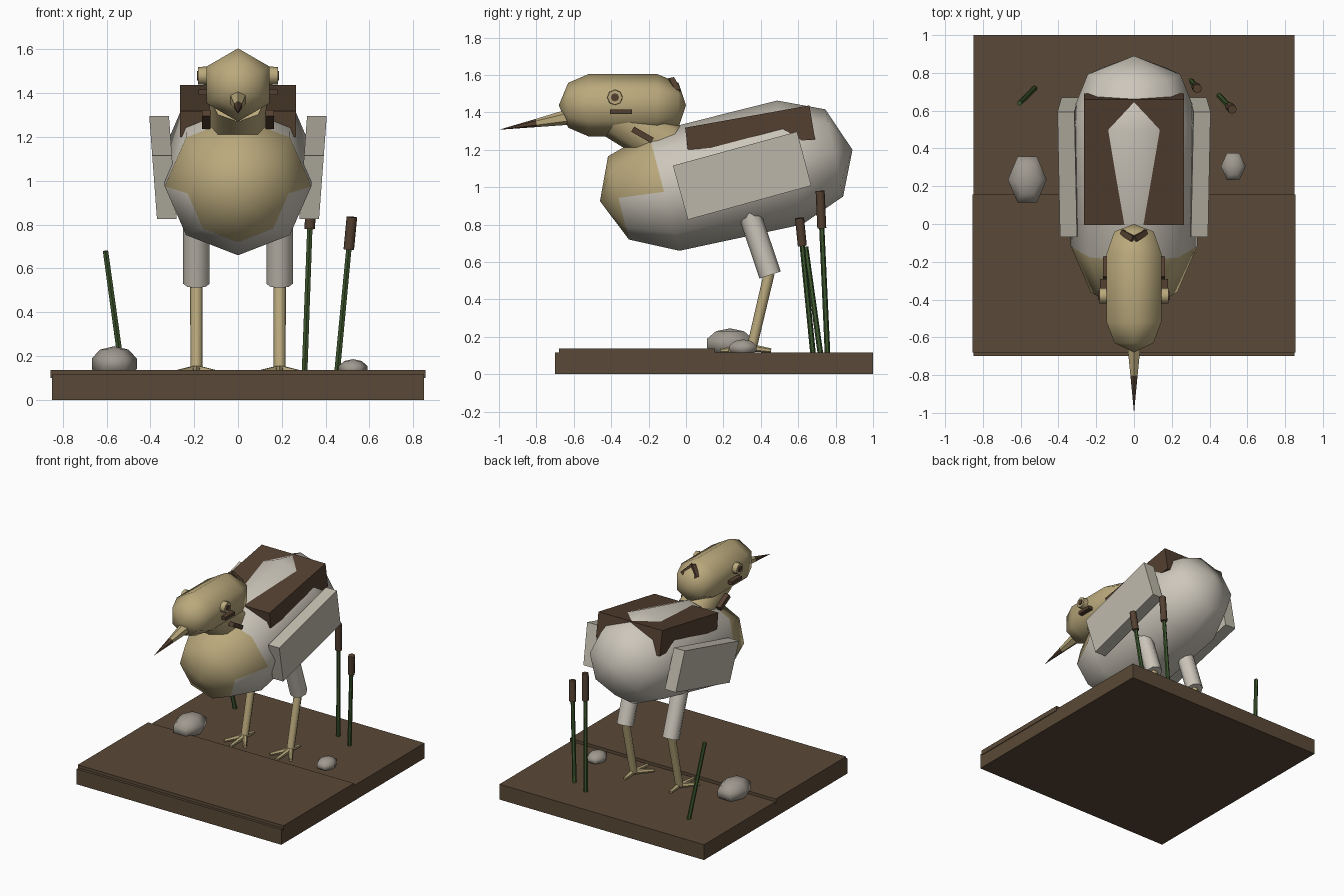
import bpy, bmesh, math
from mathutils import Vector

if "Cube" in bpy.data.objects:
    bpy.data.objects.remove(bpy.data.objects["Cube"])


def material(name, srgb):
    m = bpy.data.materials.new(name)
    lin = [((c / 255 + 0.055) / 1.055) ** 2.4 for c in srgb]
    m.diffuse_color = (*lin, 1)
    m.use_nodes = True
    m.node_tree.nodes["Principled BSDF"].inputs["Base Color"].default_value = m.diffuse_color
    return m


CREAM = material("cream_white", (205, 199, 187))
WING = material("wing_grey", (193, 188, 174))
TAN = material("sandy_tan", (186, 169, 124))
STONE = material("stone_grey", (160, 154, 144))
EARTH = material("earth_brown", (90, 73, 55))
DARK = material("dark_brown", (84, 64, 49))
GREEN = material("reed_green", (62, 88, 46))


def finish(name, bm, mats, smooth=None):
    bmesh.ops.recalc_face_normals(bm, faces=bm.faces)
    me = bpy.data.meshes.new(name)
    bm.to_mesh(me)
    bm.free()
    ob = bpy.data.objects.new(name, me)
    bpy.context.collection.objects.link(ob)
    for m in mats:
        me.materials.append(m)
    if smooth:
        bpy.ops.object.select_all(action='DESELECT')
        ob.select_set(True)
        bpy.context.view_layer.objects.active = ob
        bpy.ops.object.shade_smooth_by_angle(angle=math.radians(smooth))
    return ob


def loft(name, rings, n, mats, smooth=None, rule=None):
    """Skin rings given as (top yz, bottom yz, half width); a bare yz pair is a pole."""
    bm = bmesh.new()
    rows = []
    for r in rings:
        if len(r) == 2:
            rows.append([bm.verts.new((0, *r))])
            continue
        top, bot, hx = Vector((0, *r[0])), Vector((0, *r[1])), r[2]
        mid, up = (top + bot) / 2, (top - bot) / 2
        rows.append([bm.verts.new(mid + up * math.cos(a) + Vector((hx * math.sin(a), 0, 0)))
                     for a in (2 * math.pi * k / n for k in range(n))])
    for i, (a, b) in enumerate(zip(rows, rows[1:])):
        for k in range(n):
            j = (k + 1) % n
            vs = [a[k % len(a)], a[j % len(a)], b[j % len(b)], b[k % len(b)]]
            f = bm.faces.new(list(dict.fromkeys(vs)))
            if rule:
                f.material_index = rule(i, math.cos(2 * math.pi * (k + 0.5) / n))
    for row in (rows[0], rows[-1]):
        if len(row) > 1:
            bm.faces.new(row)
    return finish(name, bm, mats, smooth)


def tube(name, p0, p1, r0, r1, n, mat, smooth=50):
    p0, p1 = Vector(p0), Vector(p1)
    bm = bmesh.new()
    bmesh.ops.create_cone(bm, cap_ends=True, segments=n, radius1=r0, radius2=r1,
                          depth=(p1 - p0).length)
    q = Vector((0, 0, 1)).rotation_difference(p1 - p0)
    for v in bm.verts:
        v.co = q @ v.co + (p0 + p1) / 2
    return finish(name, bm, [mat], smooth)


def prism(name, outline, x0, x1, mat, lean=0, z0=0):
    """Extrude a yz outline from x0 to x1, leaning outward with height."""
    bm = bmesh.new()
    a, b = [[bm.verts.new((x + lean * (z - z0), y, z)) for y, z in outline] for x in (x0, x1)]
    bm.faces.new(a)
    bm.faces.new(b)
    n = len(outline)
    for i in range(n):
        j = (i + 1) % n
        bm.faces.new((a[i], a[j], b[j], b[i]))
    return finish(name, bm, [mat])


def bar(p0, p1, h):
    """yz outline of a bar of half height h."""
    p0, p1 = Vector(p0), Vector(p1)
    d = (p1 - p0).normalized() * h
    s = Vector((-d.y, d.x))
    return [p0 + s, p1 + s, p1 - s, p0 - s]


def rect(y0, y1, z0, z1):
    return [(y0, z0), (y1, z0), (y1, z1), (y0, z1)]


# Ground slabs
prism("ground_slab", rect(-0.7, 1.0, 0, 0.115), -0.85, 0.85, EARTH)
prism("raised_bank", rect(-0.68, 0.155, 0.1, 0.137), -0.855, 0.855, EARTH)

# Body with tan breast
loft("body", [(-0.46, 0.925),
              ((-0.417, 1.165), (-0.305, 0.72), 0.23),
              ((-0.2, 1.29), (-0.035, 0.66), 0.335),
              ((0.487, 1.463), (0.62, 0.80), 0.342),
              ((0.745, 1.416), (0.84, 0.95), 0.245),
              (0.89, 1.2)], 8, [CREAM, TAN], 180,
     lambda i, c: int(i == 0 or (i == 1 and c > 0)))

# Dark back cover and neck
prism("back_cover", [(-0.005, 1.318), (0.66, 1.437), (0.69, 1.255), (0.01, 1.20)],
      -0.265, 0.265, DARK)
loft("neck", [((-0.29, 1.49), (-0.43, 1.27), 0.13),
              ((-0.03, 1.33), (-0.17, 1.11), 0.13)], 8, [TAN], 50)

# Head and beak
hz = 1.438
loft("head", [(-0.68, hz)] +
     [((y, hz + r), (y, hz - r), r) for y, r in
      ((-0.63, 0.12), (-0.52, 0.167), (-0.155, 0.167), (-0.04, 0.12))] +
     [(0.0, hz)], 6, [TAN], 180)
tube("beak_base", (0, -0.6, 1.38), (0, -0.8, 1.343), 0.045, 0.022, 6, TAN)
tube("beak_tip", (0, -0.8, 1.343), (0, -1.0, 1.307), 0.022, 0.0, 6, DARK)

for s, side in ((1, "left"), (-1, "right")):
    # Face and neck markings
    tube(side + "_eye", (s * 0.14, -0.38, 1.48), (s * 0.182, -0.38, 1.48), 0.042, 0.04, 8, TAN)
    tube(side + "_pupil", (s * 0.18, -0.38, 1.48), (s * 0.187, -0.38, 1.48), 0.022, 0.022, 8, DARK)
    prism(side + "_cheek_stripe", rect(-0.405, -0.29, 1.392, 1.416), s * 0.135, s * 0.18, DARK)
    prism(side + "_neck_stripe", bar((-0.285, 1.31), (-0.18, 1.25), 0.016),
          s * 0.125, s * 0.165, DARK)
    crest = tube(side + "_nape_mark", (0, -0.08, 1.575), (s * 0.06, -0.045, 1.51),
                 0.022, 0.022, 4, DARK, None)

    # Wing
    prism(side + "_wing", [(-0.07, 1.115), (0.594, 1.297), (0.67, 1.008), (0.01, 0.826)],
          s * 0.28, s * 0.37, WING, s * 0.075, 0.826)

    # Leg and foot
    x = s * 0.19
    tube(side + "_thigh", (x, 0.335, 0.87), (x, 0.45, 0.53), 0.06, 0.06, 8, CREAM)
    tube(side + "_shin", (x, 0.445, 0.54), (x, 0.35, 0.135), 0.029, 0.027, 8, TAN)
    for i, (ang, length) in enumerate(((-35, 0.15), (0, 0.17), (35, 0.15), (180, 0.1))):
        a = math.radians(ang)
        tube(f"{side}_toe_{i + 1}", (x, 0.355, 0.14),
             (x + length * math.sin(a), 0.355 - length * math.cos(a), 0.126),
             0.02, 0.012, 6, TAN)

# Reeds: base, top, length of the brown head
reeds = (((-0.525, 0.72, 0.1), (-0.605, 0.64, 0.68), 0),
         ((0.45, 0.68, 0.1), (0.52, 0.607, 0.835), 0.15),
         ((0.303, 0.757, 0.1), (0.335, 0.717, 0.98), 0.2))
for i, (p, q, head) in enumerate(reeds, 1):
    p, q = Vector(p), Vector(q)
    neck = q - (q - p).normalized() * head
    tube(f"reed_stem_{i}", p, neck, 0.015, 0.014, 6, GREEN)
    if head:
        tube(f"reed_head_{i}", neck, q, 0.024, 0.024, 8, DARK)

# Stones
for i, (c, size) in enumerate((((-0.565, 0.235, 0.165), (0.108, 0.148, 0.08)),
                               ((0.525, 0.305, 0.14), (0.069, 0.087, 0.046))), 1):
    bm = bmesh.new()
    bmesh.ops.create_uvsphere(bm, u_segments=6, v_segments=5, radius=1)
    for v in bm.verts:
        # turn so that a corner points along y
        v.co = Vector((-v.co.y * size[0], v.co.x * size[1], v.co.z * size[2])) + Vector(c)
    finish(f"stone_{i}", bm, [STONE], 180)
